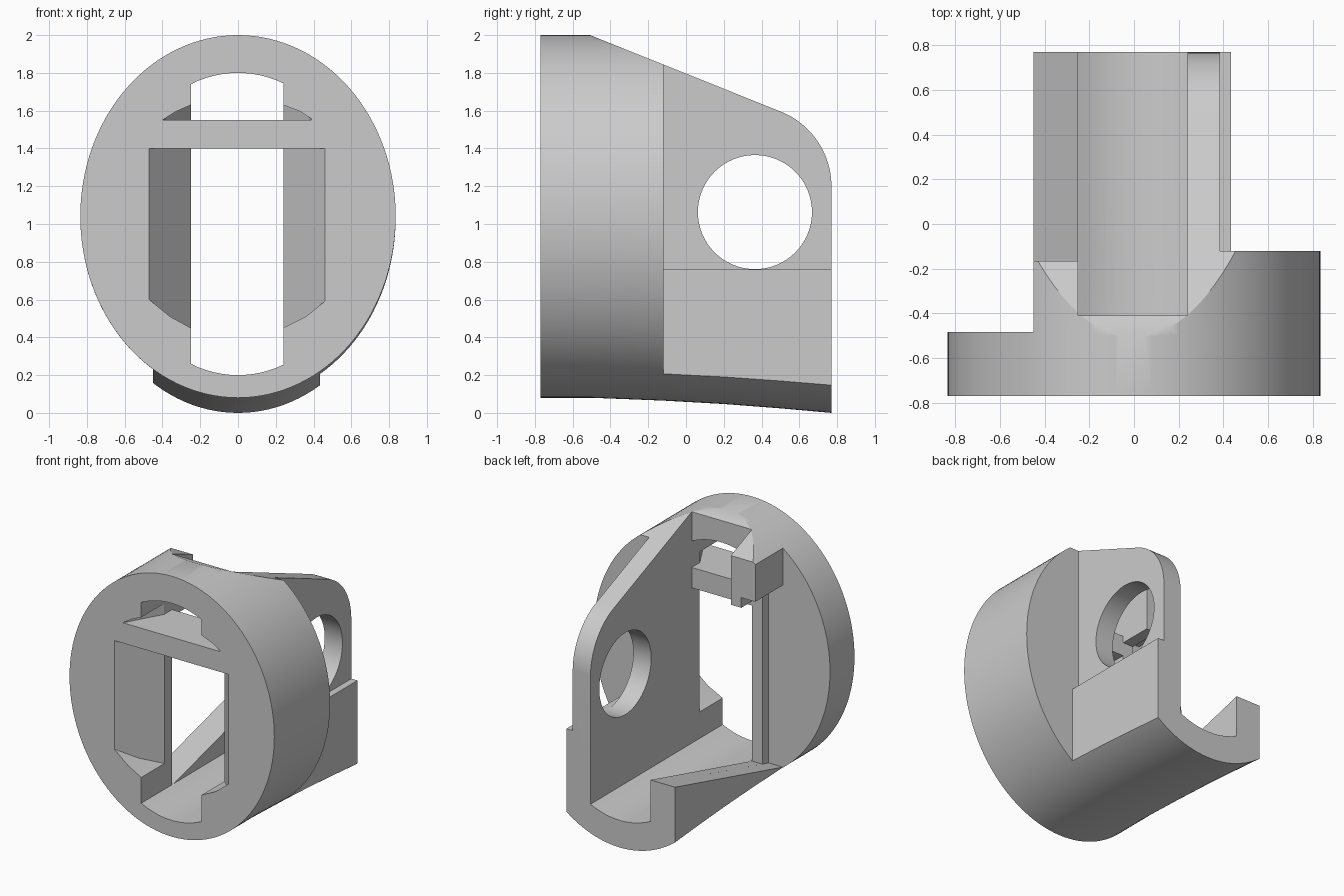
import bpy, bmesh, math

cube = bpy.data.objects.get("Cube")
if cube:
    bpy.data.objects.remove(cube, do_unlink=True)

grey = bpy.data.materials.new("light_grey")
grey.use_nodes = True
grey.diffuse_color = (0.6, 0.6, 0.6, 1)
grey.node_tree.nodes["Principled BSDF"].inputs["Base Color"].default_value = (0.6, 0.6, 0.6, 1)


def loft(name, rings):
    """Closed solid through matching rings of points."""
    bm = bmesh.new()
    loops = [[bm.verts.new(p) for p in ring] for ring in rings]
    for a, b in zip(loops, loops[1:]):
        for i in range(len(a)):
            j = (i + 1) % len(a)
            bm.faces.new((a[i], a[j], b[j], b[i]))
    bm.faces.new(loops[0])
    bm.faces.new(loops[-1])
    bmesh.ops.recalc_face_normals(bm, faces=bm.faces)
    mesh = bpy.data.meshes.new(name)
    bm.to_mesh(mesh)
    bm.free()
    obj = bpy.data.objects.new(name, mesh)
    bpy.context.collection.objects.link(obj)
    return obj


def prism(name, axis, points, lo, hi):
    """Extrude a 2D outline along one axis."""
    place = {"x": lambda p, t: (t, p[0], p[1]),
             "y": lambda p, t: (p[0], t, p[1]),
             "z": lambda p, t: (p[0], p[1], t)}[axis]
    return loft(name, [[place(p, t) for p in points] for t in (lo, hi)])


def boolean(target, tool, operation="DIFFERENCE"):
    tool.hide_render = True
    mod = target.modifiers.new(tool.name, "BOOLEAN")
    mod.operation, mod.solver, mod.object = operation, "EXACT", tool
    bpy.context.view_layer.objects.active = target
    bpy.ops.object.modifier_apply(modifier=mod.name)
    bpy.data.objects.remove(tool, do_unlink=True)


def box_outline(a0, a1, b0, b1):
    return [(a0, b0), (a1, b0), (a1, b1), (a0, b1)]


def bore_arc(sign):
    """Arc of the oval bore across the channel width, left to right."""
    xs = [-0.25 + 0.49 * i / 12 for i in range(13)]
    return [(x, 1.0 + sign * 0.8 * math.sqrt(1 - (x / 0.66) ** 2)) for x in xs]


# Oval barrel whose underside dips toward the back
SEG = 128
sections = [(-0.77, 0), (-0.5, 0), (-0.12, 0.015), (0.2, 0.033), (0.5, 0.056), (0.77, 0.08)]
rings = []
for y, dip in sections:
    ring = []
    for i in range(SEG):
        a = 2 * math.pi * i / SEG
        ring.append((0.835 * math.cos(a), y,
                     1.04 + 0.96 * math.sin(a) - dip * max(0, -math.sin(a)) ** 0.5))
    rings.append(ring)
body = loft("barrel_housing", rings)

# Sloped top running into a rounded back corner
side = [(-0.9, -0.2), (-0.9, 2.157)]
for i in range(17):
    a = math.atan2(1, 0.4) * (1 - i / 16)
    side.append((0.345 + 0.425 * math.cos(a), 1.2 + 0.425 * math.sin(a)))
side.append((0.77, -0.2))
boolean(body, prism("side_profile", "x", side, -1.2, 1.2), "INTERSECT")

# Flats outside the tall wall and the low wall
boolean(body, prism("outer_flat", "z", box_outline(0.435, 1.2, -0.12, 1), -0.5, 2.5))
boolean(body, prism("wall_step", "z", box_outline(0.385, 1.1, -0.12, 1.1), 0.76, 2.6))
boolean(body, prism("low_wall_flat", "z", box_outline(-1.2, -0.45, -0.485, 1), -0.5, 2.5))

# Open side: low sloping wall below, block above, slim ridge beside the channel
for name, y0, z0, z1, x0, x1 in (("open_side", -0.485, 0.234, 1.575, -0.6, -0.335),
                                 ("ridge_side", -0.41, 0.254, 1.5, -0.36, -0.2)):
    outline = [(y0, z0), (0.8, 0.573), (0.8, 2.3), (-0.165, 2.3), (-0.165, z1), (y0, z1)]
    boolean(body, prism(name, "x", outline, x0, x1))

# Channel: open behind, two openings with a crossbar in front
boolean(body, prism("rear_channel", "y", bore_arc(-1) + [(0.24, 2.4), (-0.25, 2.4)], -0.41, 1))
boolean(body, prism("lower_opening", "y", bore_arc(-1) + [(0.24, 1.4), (-0.25, 1.4)], -0.9, -0.3))
boolean(body, prism("upper_opening", "y", bore_arc(1) + [(0.24, 1.55), (-0.25, 1.55)], -0.9, -0.3))

# Front pockets with side walls tapering inward
lower = [(-0.5, 1.4), (-0.5, 0.63), (-0.47, 0.6), (-0.36, 0.51), (-0.25, 0.45),
         (0.24, 0.45), (0.36, 0.51), (0.47, 0.6), (0.5, 0.63), (0.5, 1.4)]
upper = [(-0.4, 1.55), (-0.33, 1.595), (-0.25, 1.63), (0.24, 1.63), (0.33, 1.595), (0.4, 1.55)]
for name, outline, half in (("lower_pocket", lower, 0.478), ("upper_pocket", upper, 0.406)):
    pocket = prism(name, "y", outline, -0.9, -0.4)
    plan = [(-half, -0.78), (half - 0.01, -0.78), (0.232, -0.49), (-0.242, -0.49)]
    boolean(pocket, prism(name + "_taper", "z", plan, 0.2, 2), "INTERSECT")
    boolean(body, pocket)

# Round hole through the tall wall
hole = [(0.365 + 0.302 * math.cos(2 * math.pi * i / 64),
         1.063 + 0.302 * math.sin(2 * math.pi * i / 64)) for i in range(64)]
boolean(body, prism("round_hole", "x", hole, 0.1, 0.9))

body.data.materials.clear()
body.data.materials.append(grey)
for face in body.data.polygons:
    face.material_index = 0
bpy.ops.object.select_all(action="DESELECT")
body.select_set(True)
bpy.context.view_layer.objects.active = body
bpy.ops.object.shade_smooth_by_angle(angle=math.radians(25))
